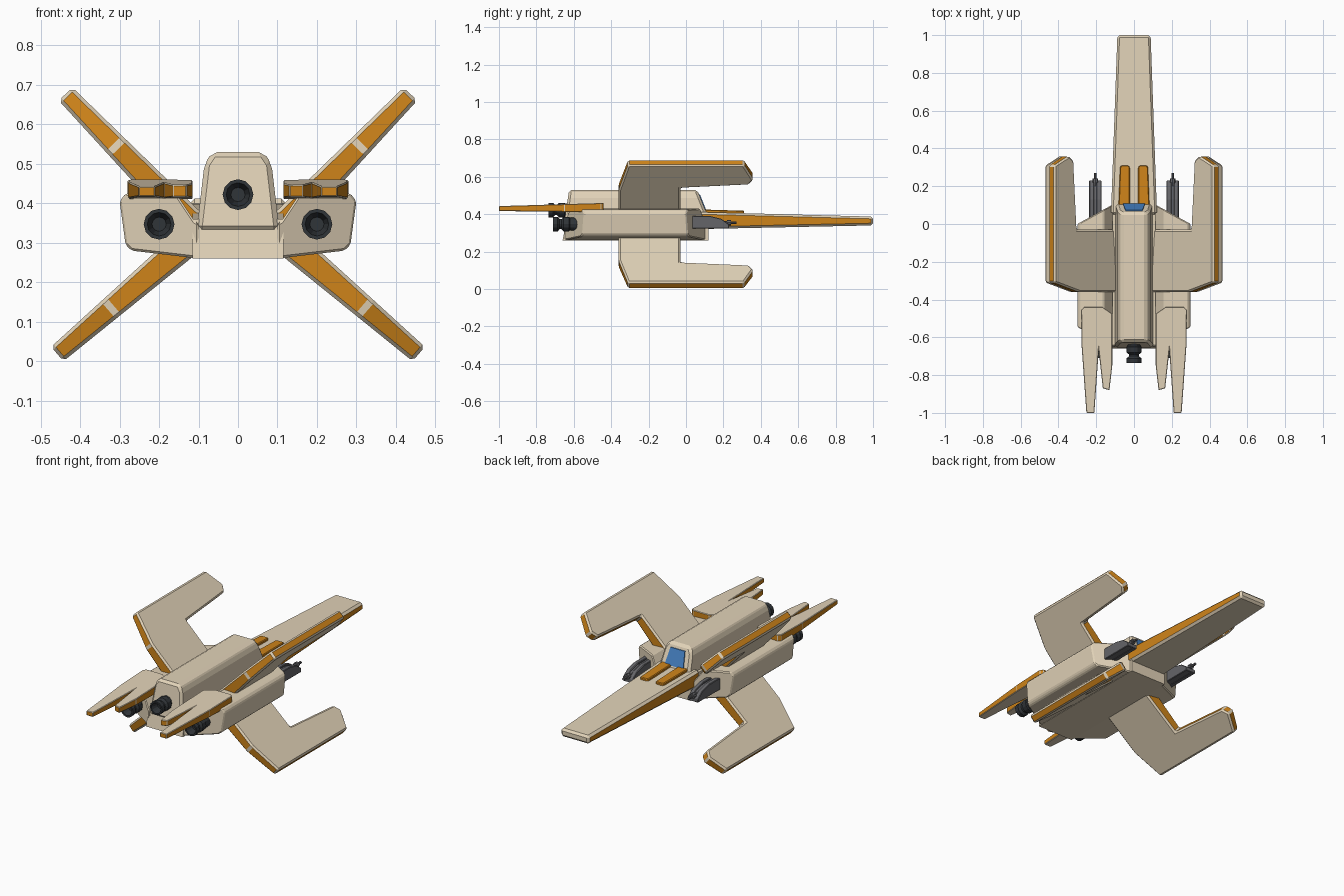
import bpy, bmesh, math
from mathutils import Vector

if "Cube" in bpy.data.objects:
    bpy.data.objects.remove(bpy.data.objects["Cube"])


def material(name, rgb):
    m = bpy.data.materials.new(name)
    m.diffuse_color = (*rgb, 1)
    m.use_nodes = True
    m.node_tree.nodes["Principled BSDF"].inputs["Base Color"].default_value = m.diffuse_color
    return m


CREAM = material("cream", (0.76, 0.65, 0.48))
ORANGE = material("orange", (0.62, 0.23, 0.01))
DARK = material("dark", (0.03, 0.035, 0.04))
GREY = material("grey", (0.13, 0.13, 0.14))
BLUE = material("glass", (0.06, 0.22, 0.55))


def finish(name, bm, mats, mirror=False):
    bmesh.ops.recalc_face_normals(bm, faces=bm.faces)
    me = bpy.data.meshes.new(name)
    bm.to_mesh(me)
    bm.free()
    for m in mats:
        me.materials.append(m)
    ob = bpy.data.objects.new(name, me)
    bpy.context.collection.objects.link(ob)
    if mirror:
        ob.modifiers.new("mirror", "MIRROR").use_bisect_axis[0] = False
    return ob


def prism(name, ring_a, ring_b, mats, bevel=0.0, painted=(), mirror=False):
    """Solid between two matching rings; sides listed in 'painted' use mats[1]."""
    bm = bmesh.new()
    a = [bm.verts.new(p) for p in ring_a]
    b = [bm.verts.new(p) for p in ring_b]
    n = len(a)
    bm.faces.new(a)
    bm.faces.new(b[::-1])
    for i in range(n):
        j = (i + 1) % n
        f = bm.faces.new((a[i], b[i], b[j], a[j]))
        f.material_index = 1 if i in painted else 0
    bmesh.ops.recalc_face_normals(bm, faces=bm.faces)
    if bevel:
        bmesh.ops.bevel(bm, geom=bm.edges[:], offset=bevel, segments=1,
                        profile=0.5, affect='EDGES', material=0, clamp_overlap=True)
    return finish(name, bm, mats, mirror)


def lathe(name, x, y, z, profile, mat, mirror=False, sides=12):
    """Turned part about an axis parallel to y; profile is (radius, y offset)."""
    bm = bmesh.new()
    rings = []
    for r, dy in profile:
        rings.append([bm.verts.new((x + r * math.cos(k * math.tau / sides), y + dy,
                                    z + r * math.sin(k * math.tau / sides)))
                      for k in range(sides)])
    for p, q in zip(rings, rings[1:]):
        for k in range(sides):
            bm.faces.new((p[k], p[k - 1], q[k - 1], q[k]))
    bm.faces.new(rings[0])
    bm.faces.new(rings[-1])
    return finish(name, bm, [mat], mirror)


# Fuselage spine with sloping ends
spine = [(-0.105, 0.33), (-0.085, 0.5), (-0.065, 0.53),
         (0.065, 0.53), (0.085, 0.5), (0.105, 0.33)]
prism("fuselage", [(x, -0.655 + (z - 0.33) * 0.15, z) for x, z in spine],
      [(x, 0.06 + (0.53 - z) * 0.4, z) for x, z in spine], [CREAM], 0.013)

# Belly between the side pods
prism("belly", [(x, -0.66 + (z - 0.26) * 0.2, z) for x, z in
                ((-0.115, 0.26), (-0.115, 0.36), (0.115, 0.36), (0.115, 0.26))],
      [(x, 0.12, z) for x, z in
       ((-0.115, 0.26), (-0.115, 0.4), (0.115, 0.4), (0.115, 0.26))], [CREAM])

# Side pods with swept ends
pod = [(0.1, 0.26), (0.27, 0.28), (0.285, 0.295), (0.3, 0.405),
       (0.285, 0.425), (0.16, 0.43), (0.11, 0.355), (0.1, 0.35)]
prism("side_pod", [(x, -0.655 + 0.55 * (x - 0.1), z) for x, z in pod],
      [(x, 0.11 - 0.55 * (x - 0.1), z) for x, z in pod], [CREAM], 0.006, mirror=True)

# Nose blade with orange flanks
prism("nose", [(-0.122, 0.05, 0.32), (0.122, 0.05, 0.32), (0.122, 0.05, 0.412), (-0.122, 0.05, 0.412)],
      [(-0.088, 1, 0.34), (0.088, 1, 0.34), (0.088, 1, 0.387), (-0.088, 1, 0.387)],
      [CREAM, ORANGE], 0.012, painted=(1, 3))

# Cockpit window on the sloping end
pane = [(-0.058, 0.42), (-0.045, 0.505), (0.045, 0.505), (0.058, 0.42)]
prism("window", [(x, 0.055 + (0.53 - z) * 0.4, z) for x, z in pane],
      [(x, 0.065 + (0.53 - z) * 0.4, z) for x, z in pane], [BLUE])

# Orange strips on the nose
strip = [(0.022, 0.09), (0.022, 0.3), (0.03, 0.31), (0.068, 0.31), (0.074, 0.3), (0.082, 0.09)]
prism("nose_strip", [(x, y, 0.395) for x, y in strip],
      [(x, y, 0.425 - 0.03 * (y - 0.09)) for x, y in strip], [ORANGE], 0.004, mirror=True)

# Four hooked wings: outline is (span fraction, y)
outline = [(0, -0.36), (0.62, -0.36), (1, -0.31), (1, 0.31), (0.78, 0.36),
           (0.7, 0.335), (0.65, -0.03), (0, -0.03)]


def wing(name, root, tip):
    root, tip = Vector(root), Vector(tip)
    d = (tip - root).normalized()
    n = Vector((-d.y, d.x))
    rings = []
    for sign in (-1, 1):
        ring = []
        for s, y in outline:
            p = root.lerp(tip, s) + n * sign * (0.038 - 0.014 * s)
            ring.append((p.x, y, p.y))
        rings.append(ring)
    prism(name, *rings, [CREAM, ORANGE], 0.009, painted=range(8), mirror=True)


wing("upper_wing", (0.1, 0.33), (0.437, 0.677))
wing("lower_wing", (0.1, 0.325), (0.458, 0.018))

# Forked tail fins
fin = [(0.115, -0.475), (0.165, -0.44), (0.265, -0.44), (0.28, -0.455), (0.277, -0.65),
       (0.252, -1), (0.21, -1), (0.187, -0.67), (0.165, -0.87), (0.13, -0.88), (0.115, -0.75)]
prism("tail_fin", [(x, y, 0.41 + 0.012 * (-y - 0.44)) for x, y in fin],
      [(x, y, 0.46 - 0.03 * (-y - 0.44)) for x, y in fin],
      [CREAM, ORANGE], 0.003, painted=range(11), mirror=True)

# Engines: ribbed, hollow nozzles
nozzle = [(0.034, 0.06), (0.034, 0), (0.039, -0.005), (0.039, -0.035), (0.027, -0.045),
          (0.027, -0.055), (0.039, -0.066), (0.039, -0.09), (0.03, -0.09), (0.018, -0.05)]
lathe("centre_engine", 0, -0.645, 0.422, nozzle, DARK)
lathe("side_engine", 0.2, -0.62, 0.347, nozzle, DARK, mirror=True)

# Guns under the shoulders
gun = [(-0.02, 0.39), (0.13, 0.39), (0.19, 0.375), (0.23, 0.345), (0.23, 0.323), (-0.02, 0.323)]
for label, x0, x1 in (("inner", 0.173, 0.198), ("outer", 0.212, 0.237)):
    prism("gun_plate_" + label, [(x0, y, z) for y, z in gun],
          [(x1, y, z) for y, z in gun], [GREY], 0.003, mirror=True)
prism("gun_core", [(0.195, y, 0.325 + 0.85 * (z - 0.323)) for y, z in gun],
      [(0.215, y, 0.325 + 0.85 * (z - 0.323)) for y, z in gun], [GREY], mirror=True)
lathe("gun_barrel", 0.205, 0.2, 0.355,
      [(0.009, 0), (0.009, 0.02), (0.015, 0.02), (0.015, 0.04), (0.007, 0.04), (0.007, 0.07)],
      GREY, mirror=True, sides=8)
